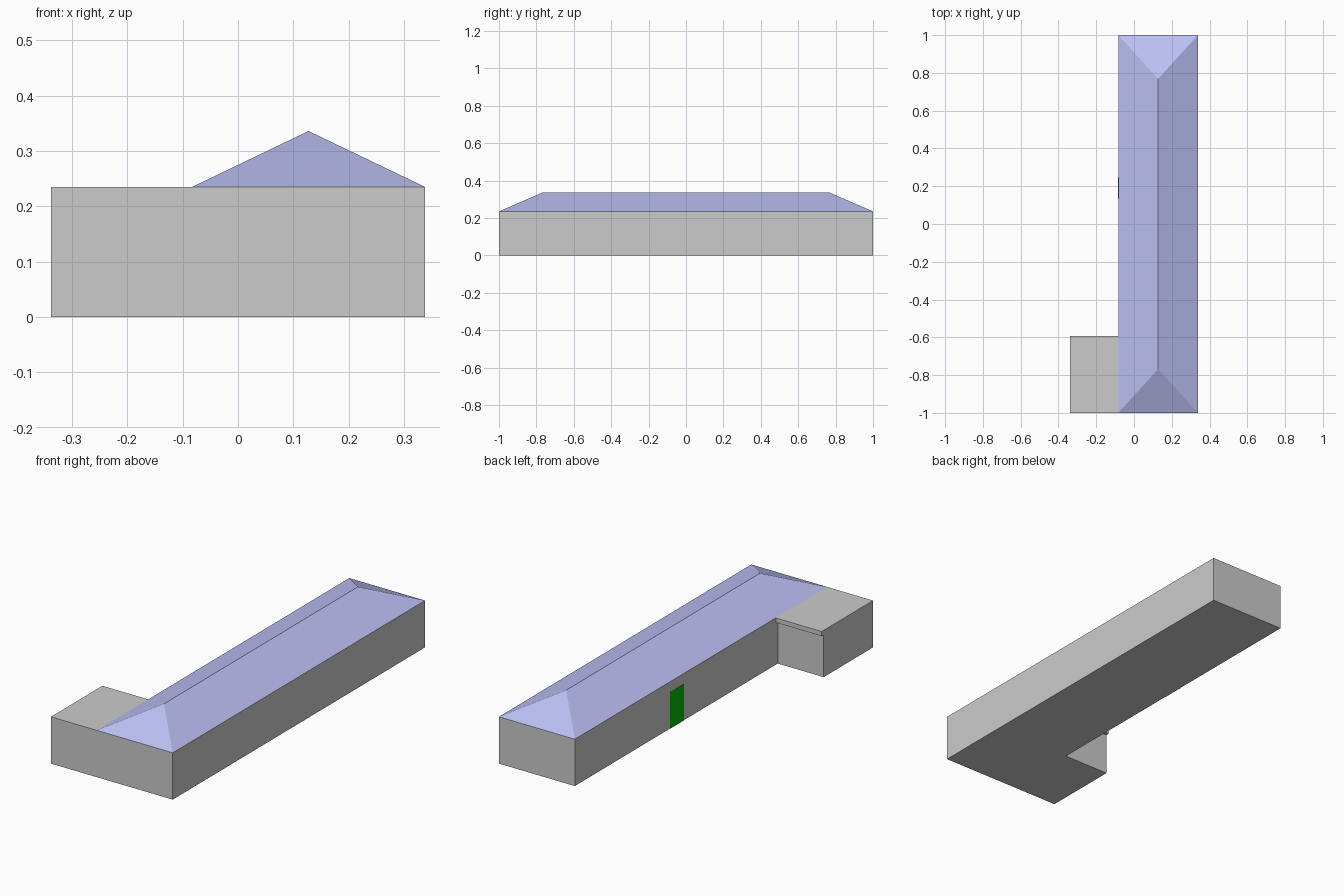
import bpy, bmesh

if "Cube" in bpy.data.objects:
    bpy.data.objects.remove(bpy.data.objects["Cube"])

# Main dimensions
LEFT, INNER, RIGHT = -0.338, -0.083, 0.338   # wing side, main left wall, main right wall
EAVE, RIDGE = 0.235, 0.336
WING_WALL, WING_EDGE = -0.609, -0.593        # wing back wall, overhang edge
RIDGE_Y = 0.768


def material(name, rgb):
    m = bpy.data.materials.new(name)
    m.diffuse_color = (*rgb, 1)
    m.use_nodes = True
    m.node_tree.nodes["Principled BSDF"].inputs["Base Color"].default_value = m.diffuse_color
    return m


def link(name, bm, mat=None):
    bmesh.ops.recalc_face_normals(bm, faces=bm.faces)
    me = bpy.data.meshes.new(name)
    bm.to_mesh(me)
    bm.free()
    ob = bpy.data.objects.new(name, me)
    bpy.context.collection.objects.link(ob)
    if mat:
        me.materials.append(mat)
    return ob


def prism(name, outline, z0, z1, mat=None):
    """Extrude a plan outline from z0 to z1."""
    bm = bmesh.new()
    base = bm.faces.new([bm.verts.new((x, y, z0)) for x, y in outline])
    top = bmesh.ops.extrude_face_region(bm, geom=[base], use_keep_orig=True)["geom"]
    verts = [v for v in top if isinstance(v, bmesh.types.BMVert)]
    bmesh.ops.translate(bm, verts=verts, vec=(0, 0, z1 - z0))
    return link(name, bm, mat)


def rect(x0, x1, y0, y1):
    return [(x0, y0), (x1, y0), (x1, y1), (x0, y1)]


# L-shaped walls: long main block plus front left wing
prism("walls", [(LEFT, -1), (RIGHT, -1), (RIGHT, 1), (INNER, 1),
                (INNER, WING_WALL), (LEFT, WING_WALL)], 0, EAVE)

# Flat roof edge overhanging the back of the wing
prism("wing_overhang", rect(LEFT, INNER, WING_WALL, WING_EDGE), EAVE - 0.023, EAVE)

# Hipped roof, open underneath where it sits on the walls
bm = bmesh.new()
a, b, c, d = [bm.verts.new((x, y, EAVE)) for x, y in rect(INNER, RIGHT, -1, 1)]
mid = (INNER + RIGHT) / 2
front, back = [bm.verts.new((mid, y, RIDGE)) for y in (-RIDGE_Y, RIDGE_Y)]
for face in ((a, b, front), (b, c, back, front), (c, d, back), (d, a, front, back)):
    bm.faces.new(face)
link("hip_roof", bm, material("roof_blue", (0.5, 0.53, 0.9)))

# Green door on the left wall
prism("door", rect(INNER - 0.0015, INNER, 0.135, 0.247), 0, 0.182,
      material("door_green", (0, 0.5, 0)))
